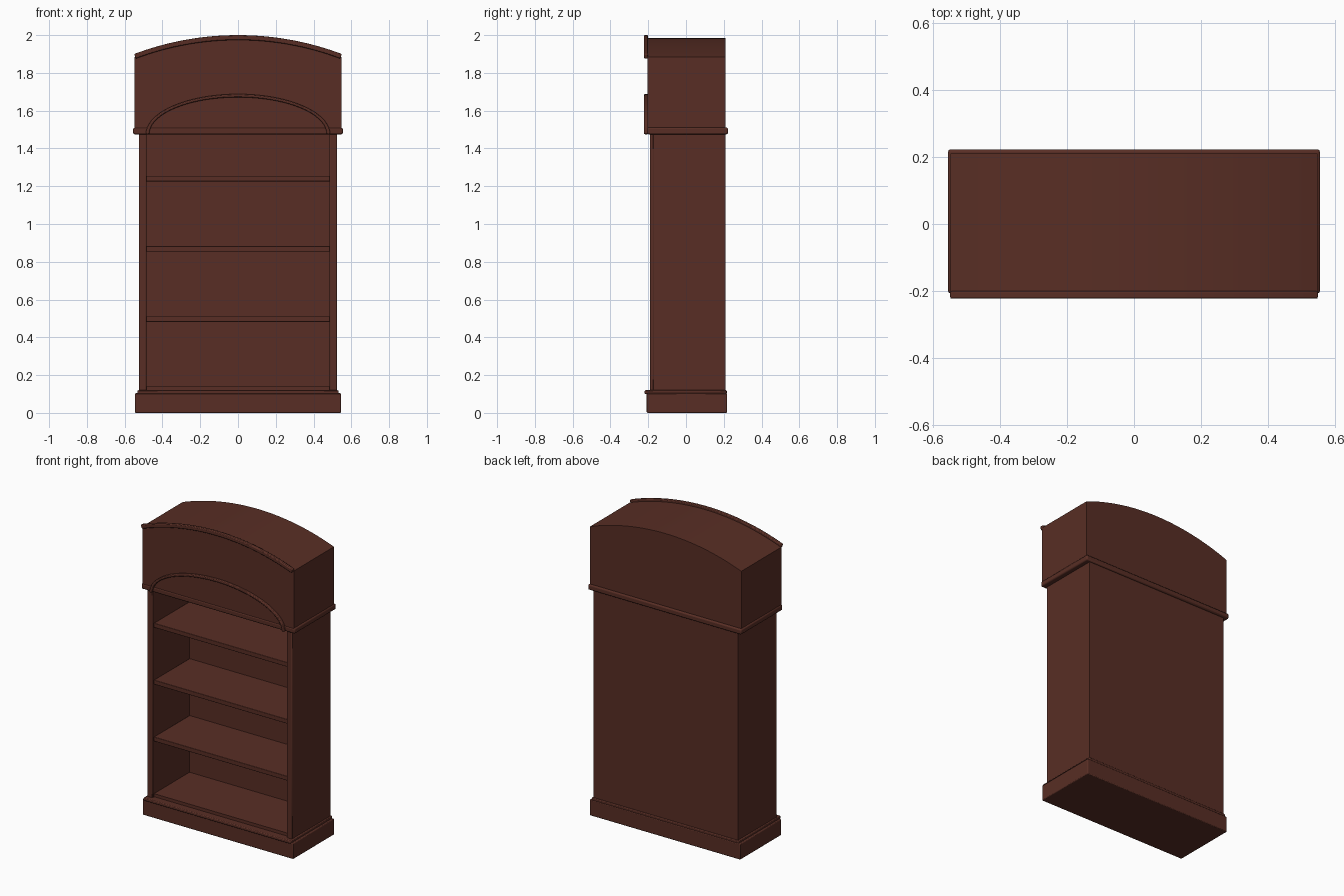
import bpy, bmesh, math

cube = bpy.data.objects.get("Cube")
if cube:
    bpy.data.objects.remove(cube, do_unlink=True)

wood = bpy.data.materials.new("dark_reddish_wood")
wood.use_nodes = True
color = (0.098, 0.027, 0.018, 1)
wood.diffuse_color = color
wood.node_tree.nodes["Principled BSDF"].inputs["Base Color"].default_value = color


def finish(name, bm, bevel=0.0, segments=2):
    """Turn a bmesh into a wooden part with softened edges."""
    bmesh.ops.recalc_face_normals(bm, faces=bm.faces)
    mesh = bpy.data.meshes.new(name)
    bm.to_mesh(mesh)
    bm.free()
    mesh.materials.append(wood)
    obj = bpy.data.objects.new(name, mesh)
    bpy.context.collection.objects.link(obj)
    if bevel:
        mod = obj.modifiers.new("soft_edges", 'BEVEL')
        mod.width = bevel
        mod.segments = segments
        mod.limit_method = 'ANGLE'
        mod.angle_limit = math.radians(40)
    bpy.ops.object.select_all(action='DESELECT')
    obj.select_set(True)
    bpy.context.view_layer.objects.active = obj
    bpy.ops.object.shade_smooth_by_angle(angle=math.radians(30))
    return obj


def box(name, x, y, z, bevel=0.0):
    """Box from (min, max) pairs."""
    bm = bmesh.new()
    for v in bmesh.ops.create_cube(bm, size=1)["verts"]:
        v.co = [lo + (c + 0.5) * (hi - lo) for c, (lo, hi) in zip(v.co, (x, y, z))]
    return finish(name, bm, bevel)


def extrude_outline(name, outline, y0, y1):
    """Closed x-z outline drawn at y0 and pulled back to y1."""
    bm = bmesh.new()
    face = bm.faces.new([bm.verts.new((x, y0, z)) for x, z in outline])
    new = bmesh.ops.extrude_face_region(bm, geom=[face])["geom"]
    moved = [g for g in new if isinstance(g, bmesh.types.BMVert)]
    bmesh.ops.translate(bm, vec=(0, y1 - y0, 0), verts=moved)
    return finish(name, bm)


def arched_band(name, outer, inner, y0, y1, bevel):
    """Solid strip between two matching x-z curves."""
    bm = bmesh.new()
    rings = [[bm.verts.new((p[0], y, p[1])) for p, y in
              ((o, y0), (o, y1), (i, y1), (i, y0))] for o, i in zip(outer, inner)]
    for a, b in zip(rings, rings[1:]):
        for k in range(4):
            n = (k + 1) % 4
            bm.faces.new((a[k], a[n], b[n], b[k]))
    bm.faces.new(rings[0])
    bm.faces.new(rings[-1])
    return finish(name, bm, bevel)


def crown_arc(top, half_width, steps=32):
    """Shallow circular arc sharing one centre, from left to right."""
    centre = 2.0 - 1.5625
    radius = top - centre
    span = math.asin(half_width / radius)
    angles = [span * (2 * i / steps - 1) for i in range(steps + 1)]
    return [(radius * math.sin(a), centre + radius * math.cos(a)) for a in angles]


def half_ellipse(a, b, base, steps=36):
    return [(-a * math.cos(math.pi * i / steps),
             base + b * math.sin(math.pi * i / steps)) for i in range(steps + 1)]


# Plinth and its lip
box("plinth", (-0.545, 0.545), (-0.208, 0.218), (0, 0.104), 0.005)
box("plinth_lip", (-0.532, 0.532), (-0.219, 0.216), (0.1, 0.12), 0.005)

# Carcass: sides, front stiles, back and floor
for side, s in (("left", 1), ("right", -1)):
    box(side + "_side", sorted((s * 0.487, s * 0.523)), (-0.172, 0.21), (0.11, 1.48))
    box(side + "_stile", sorted((s * 0.484, s * 0.525)), (-0.191, -0.17), (0.115, 1.48), 0.006)
box("back_panel", (-0.49, 0.49), (0.195, 0.21), (0.11, 1.48))
box("floor_board", (-0.488, 0.488), (-0.172, 0.2), (0.11, 0.14))

# Shelves
for i in range(3):
    z = 0.482 + i * 0.372
    box("shelf_%d" % (i + 1), (-0.488, 0.488), (-0.172, 0.2), (z, z + 0.029), 0.003)

# Cornice and arched header
box("cornice", (-0.555, 0.555), (-0.207, 0.223), (1.475, 1.51), 0.008)
top_arc = crown_arc(1.985, 0.547)
extrude_outline("arched_header", [(0.547, 1.49), (-0.547, 1.49)] + top_arc, -0.204, 0.21)

# Raised mouldings on the header front
arched_band("crown_moulding", crown_arc(2.0, 0.55), crown_arc(1.974, 0.541), -0.223, -0.2, 0.005)
arched_band("arch_moulding", half_ellipse(0.488, 0.213, 1.475),
            half_ellipse(0.47, 0.196, 1.475), -0.222, -0.2, 0.005)
